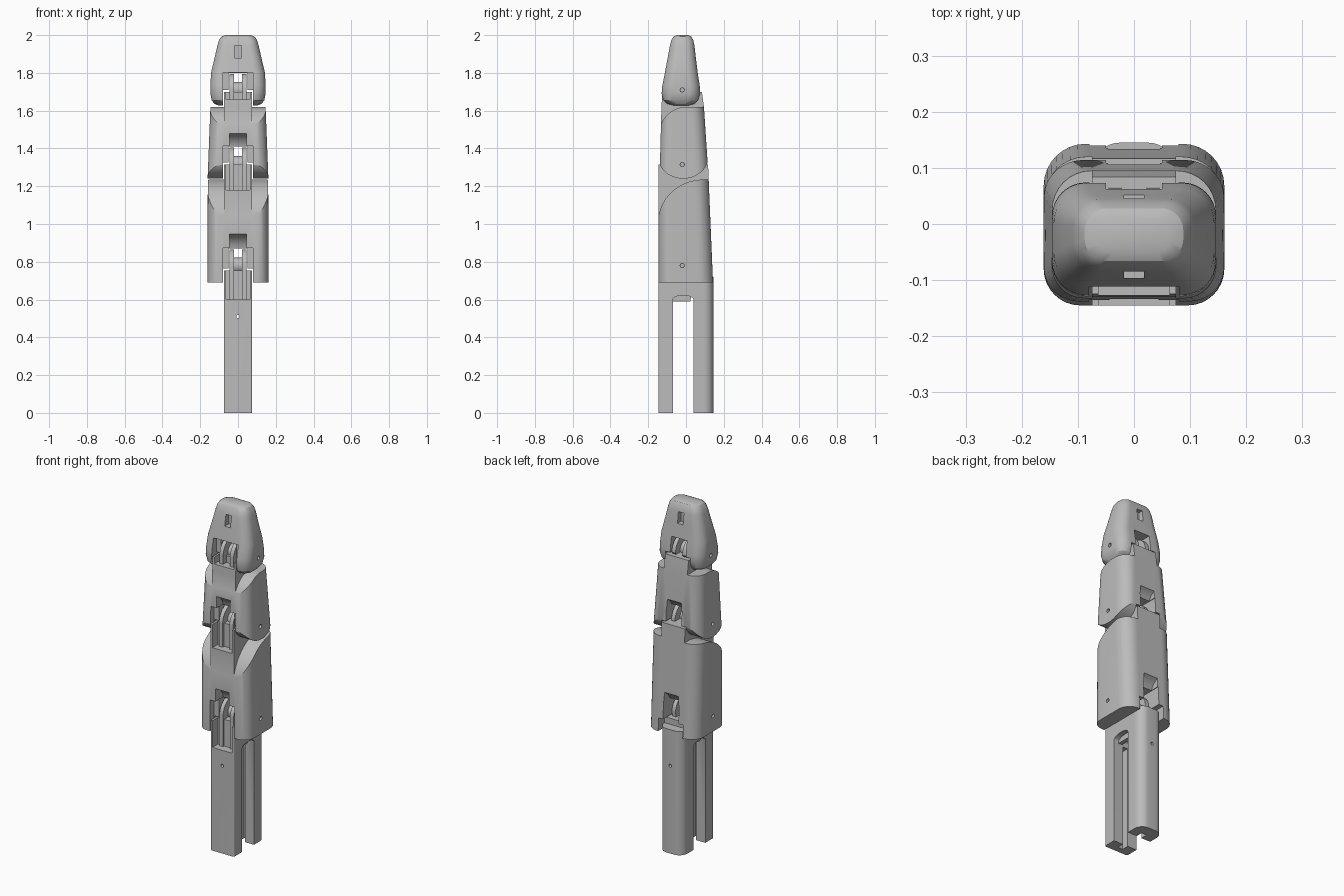
import bpy, bmesh, math

if "Cube" in bpy.data.objects:
    bpy.data.objects.remove(bpy.data.objects["Cube"], do_unlink=True)

grey = bpy.data.materials.new("plain_grey")
grey.use_nodes = True
grey.diffuse_color = (0.5, 0.5, 0.5, 1)
grey.node_tree.nodes["Principled BSDF"].inputs["Base Color"].default_value = (0.5, 0.5, 0.5, 1)

PIN_Y = -0.02


def loft(name, rings):
    """Closed solid through matching rings of points."""
    bm = bmesh.new()
    loops = [[bm.verts.new(p) for p in ring] for ring in rings]
    n = len(loops[0])
    for a, b in zip(loops, loops[1:]):
        for i in range(n):
            j = (i + 1) % n
            bm.faces.new((a[i], a[j], b[j], b[i]))
    bm.faces.new(loops[0][::-1])
    bm.faces.new(loops[-1])
    bmesh.ops.recalc_face_normals(bm, faces=bm.faces)
    mesh = bpy.data.meshes.new(name)
    bm.to_mesh(mesh)
    bm.free()
    mesh.materials.append(grey)
    obj = bpy.data.objects.new(name, mesh)
    bpy.context.collection.objects.link(obj)
    return obj


def rounded_ring(hx, y0, y1, z, front_r, back_r, steps=8):
    corners = [(1, 1, back_r), (-1, 1, back_r), (-1, -1, front_r), (1, -1, front_r)]
    pts = []
    for k, (sx, sy, r) in enumerate(corners):
        r = min(r, hx * 0.98, (y1 - y0) * 0.49)
        cx = sx * (hx - r)
        cy = y1 - r if sy > 0 else y0 + r
        for i in range(steps + 1):
            a = math.pi / 2 * (k + i / steps)
            pts.append((cx + r * math.cos(a), cy + r * math.sin(a), z))
    return pts


def prism(name, pts, x0, x1):
    return loft(name, [[(x, y, z) for y, z in pts] for x in (x0, x1)])


def box(name, x0, x1, y0, y1, z0, z1):
    return prism(name, [(y0, z0), (y1, z0), (y1, z1), (y0, z1)], x0, x1)


def arc(cy, cz, ry, rz, a0, a1, n=24):
    angles = [math.radians(a0 + (a1 - a0) * i / n) for i in range(n + 1)]
    return [(cy + ry * math.cos(a), cz + rz * math.sin(a)) for a in angles]


def disc(name, cy, cz, r, x0, x1, n=32):
    return prism(name, arc(cy, cz, r, r, 0, 360, n)[:-1], x0, x1)


def cut(obj, cutter):
    cutter.hide_render = True
    mod = obj.modifiers.new("cut", "BOOLEAN")
    mod.operation = "DIFFERENCE"
    mod.solver = "EXACT"
    mod.object = cutter
    bpy.context.view_layer.objects.active = obj
    bpy.ops.object.modifier_apply(modifier=mod.name)
    bpy.data.objects.remove(cutter, do_unlink=True)


def cut_cheeks(obj, pts, inner):
    for x0, x1 in ((-0.3, -inner), (inner, 0.3)):
        cut(obj, prism("cutter", pts, x0, x1))


# Base: two legs bridged below the first hinge
base = loft("base", [rounded_ring(0.075, -0.145, 0.145, z, 0.008, 0.05) for z in (0, 0.755)])
crotch = [(-0.07, -0.1), (0.04, -0.1), (0.04, 0.6)] + arc(-0.015, 0.6, 0.055, 0.022, 0, 180, 10)[1:]
cut(base, prism("cutter", crotch, -0.2, 0.2))
cut(base, box("cutter", -0.016, 0.016, -0.11, 0.08, -0.1, 0.58))
cut(base, box("cutter", -0.2, 0.2, 0.09, 0.3, 0.72, 0.9))
hole = [(0.009 * math.cos(i * math.pi / 8), 0.51 + 0.009 * math.sin(i * math.pi / 8)) for i in range(16)]
cut(base, loft("cutter", [[(x, y, z) for x, z in hole] for y in (-0.3, 0.3)]))

# Lower segment: shell whose cheeks are cut by a curved shoulder
lower = loft("lower_segment", [rounded_ring(hx, y0, y1, z, 0.065, 0.075) for hx, y0, y1, z in (
    (0.161, -0.145, 0.143, 0.69), (0.16, -0.145, 0.12, 1.235), (0.16, -0.145, 0.117, 1.315))])
shoulder = arc(0.09, 1.0, 0.24, 0.235, 190, 90) + [(0.4, 1.235), (0.4, 1.5), (-0.4, 1.5), (-0.4, 0.96)]
cut_cheeks(lower, shoulder, 0.075)

# Middle segment: same idea, with cheeks rounded at the bottom too
middle = loft("middle_segment", [rounded_ring(hx, y0, y1, z, 0.06, 0.07) for hx, y0, y1, z in (
    (0.161, -0.14, 0.12, 1.24), (0.146, -0.13, 0.095, 1.62), (0.144, -0.125, 0.084, 1.7))])
shoulder = arc(0.0, 1.45, 0.15, 0.17, 180, 90) + [(0.4, 1.62), (0.4, 1.9), (-0.4, 1.9), (-0.4, 1.45)]
cut_cheeks(middle, shoulder, 0.075)
heel = arc(-0.015, 1.36, 0.135, 0.12, 180, 360) + [(0.4, 1.36), (0.4, 1.1), (-0.4, 1.1), (-0.4, 1.36)]
cut_cheeks(middle, heel, 0.07)

# Fingertip: soft tapered cap
tip = loft("fingertip", [rounded_ring(hx, y0, y1, z, r, r) for hx, y0, y1, z, r in (
    (0.105, -0.065, 0.015, 1.628, 0.03), (0.125, -0.1, 0.045, 1.636, 0.05),
    (0.139, -0.12, 0.064, 1.655, 0.055), (0.146, -0.129, 0.074, 1.69, 0.06),
    (0.146, -0.126, 0.073, 1.73, 0.06), (0.143, -0.112, 0.062, 1.8, 0.06),
    (0.124, -0.097, 0.052, 1.88, 0.055), (0.109, -0.085, 0.045, 1.945, 0.05),
    (0.1, -0.077, 0.038, 1.975, 0.045), (0.088, -0.066, 0.028, 1.992, 0.04),
    (0.068, -0.05, 0.012, 2.0, 0.03))])
for y0, y1 in ((-0.2, -0.06), (0.02, 0.2)):
    cut(tip, box("cutter", -0.018, 0.018, y0, y1, 1.88, 1.945))


def hinge(name, below, above, zc, r, top, floor, front):
    """Recessed finned knuckle on the part below, matching slots in the part above."""
    # front recess around the fins
    cut(below, box("cutter", -0.063, 0.063, -0.3, front + 0.05, floor, zc + 0.3))
    # clearance for the knuckle block, the fins and the front notch
    cut(above, box("cutter", -0.079, 0.079, -0.3, 0.3, zc - 0.3, top + 0.01))
    cut(above, box("cutter", -0.05, 0.05, -0.3, 0.3, zc - 0.3, zc + r + 0.005))
    cut(above, box("cutter", -0.08, 0.08, -0.3, front + 0.04, zc - 0.3, zc + r + 0.007))
    # fins with a smaller pulley core between them
    profile = arc(PIN_Y, zc, r, r, 0, 180) + [(PIN_Y - r, floor - 0.01), (PIN_Y + r * 0.5, floor - 0.01)]
    for side, x0, x1 in (("right", -0.045, -0.022), ("left", 0.022, 0.045)):
        fin = prism(name + "_fin_" + side, profile, x0, x1)
        cut(fin, disc("cutter", PIN_Y, zc, 0.01, -0.3, 0.3, 16))
    disc(name + "_pulley", PIN_Y, zc, r * 0.5, -0.03, 0.03)
    # pin hole through both cheeks
    for obj in (below, above):
        cut(obj, disc("cutter", PIN_Y, zc, 0.011, -0.3, 0.3, 16))


hinge("lower_knuckle", base, lower, 0.78, 0.085, 0.755, 0.6, -0.145)
hinge("middle_knuckle", lower, middle, 1.315, 0.09, 1.315, 1.18, -0.145)
hinge("upper_knuckle", middle, tip, 1.71, 0.085, 1.7, 1.66, -0.125)

# Curved scoops over the two lower hinges, front and back
for seg, zc, back in ((lower, 0.78, 0.175), (middle, 1.315, 0.155)):
    cut(seg, disc("cutter", -0.17, zc + 0.07, 0.1, -0.044, 0.044))
    cut(seg, disc("cutter", back, zc + 0.05, 0.1, -0.046, 0.046))

# Smooth curved surfaces, crisp edges
for obj in list(bpy.context.scene.objects):
    if obj.type == "MESH" and obj.data.materials and obj.data.materials[0] == grey:
        bpy.ops.object.select_all(action="DESELECT")
        obj.select_set(True)
        bpy.context.view_layer.objects.active = obj
        bpy.ops.object.shade_smooth_by_angle(angle=math.radians(30))
